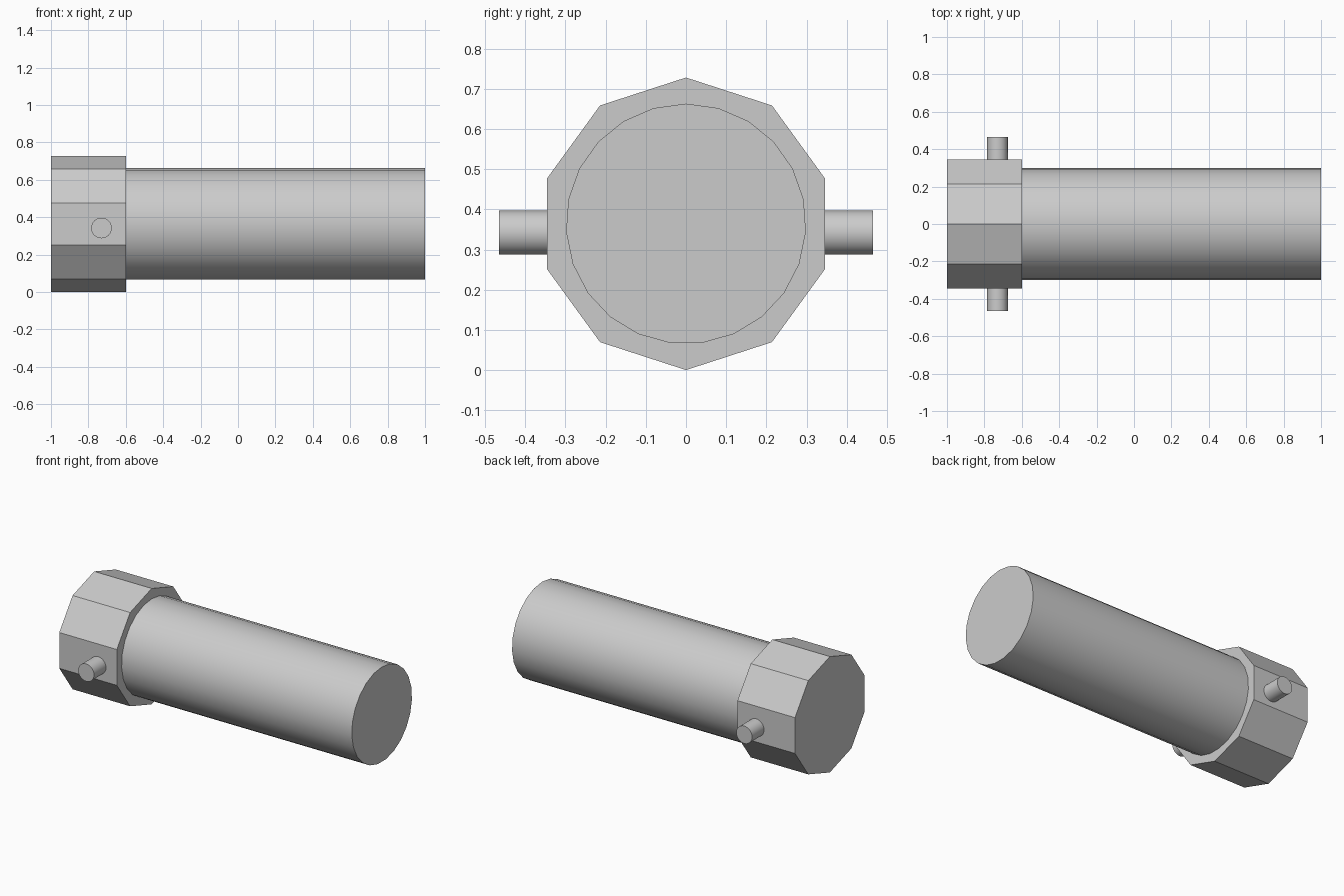
import bpy
import math
from mathutils import Matrix

if "Cube" in bpy.data.objects:
    bpy.data.objects.remove(bpy.data.objects["Cube"], do_unlink=True)

AXIS_Z = 0.364

# Single grey finish
grey = bpy.data.materials.new("plain grey")
grey.use_nodes = True
colour = (0.6, 0.6, 0.6, 1)
grey.diffuse_color = colour
grey.node_tree.nodes["Principled BSDF"].inputs["Base Color"].default_value = colour


def rod(name, sides, radius, start, end, centre, axis, smooth):
    """Cylinder along x or y from start to end, with one corner pointing up."""
    bpy.ops.mesh.primitive_cylinder_add(vertices=sides, radius=radius, depth=end - start)
    obj = bpy.context.object
    obj.name = name
    # Lay the cylinder on its side, keeping its first corner at the top
    turn = Matrix.Rotation(math.radians(90), 4, "X")
    if axis == "x":
        turn = Matrix.Rotation(math.radians(90), 4, "Z") @ turn
    obj.data.transform(turn)
    obj.location = centre
    obj.location["xyz".index(axis)] = (start + end) / 2
    obj.data.materials.append(grey)
    if smooth:
        bpy.ops.object.shade_smooth_by_angle(angle=math.radians(35))
    return obj


# Ten-sided head and round shaft
rod("head", 10, 0.364, -1.0, -0.6, (0, 0, AXIS_Z), "x", False)
rod("shaft", 23, 0.299, -0.6, 1.0, (0, 0, AXIS_Z), "x", True)

# Side pins, sunk slightly into the head
for name, start, end in (("front_pin", -0.465, -0.3), ("back_pin", 0.3, 0.465)):
    rod(name, 32, 0.055, start, end, (-0.73, 0, 0.342), "y", True)
